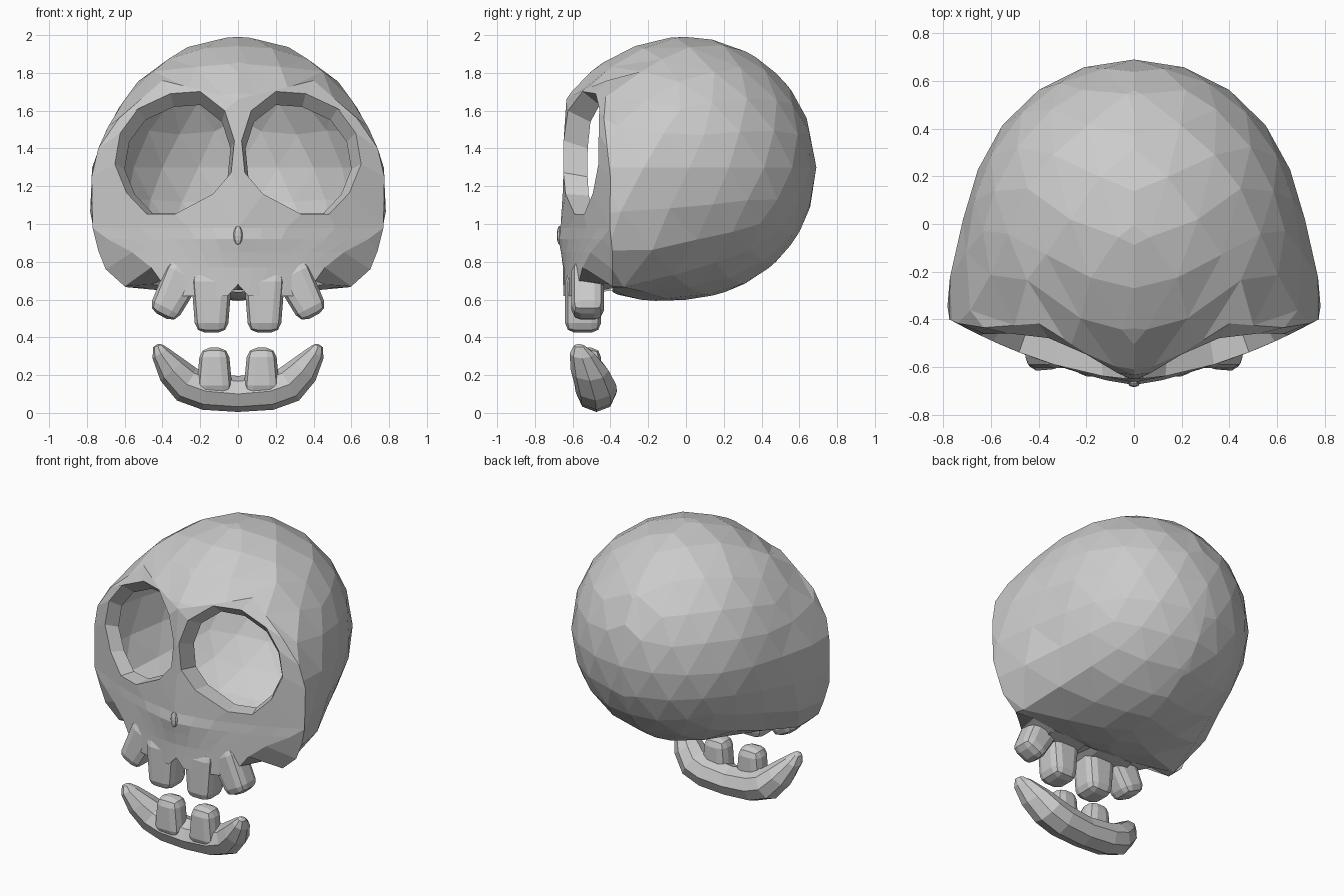
import bpy, bmesh, math
from mathutils import Vector, Matrix

if "Cube" in bpy.data.objects:
    bpy.data.objects.remove(bpy.data.objects["Cube"])

# Single bone colour
bone = bpy.data.materials.new("bone_grey")
bone.use_nodes = True
bone.diffuse_color = (0.6, 0.6, 0.6, 1)
bone.node_tree.nodes["Principled BSDF"].inputs["Base Color"].default_value = (0.6, 0.6, 0.6, 1)


def finish(name, bm, bevel=0.0, mirror=True):
    """Turn a bmesh into a flat-shaded object, bevelled and mirrored across x."""
    bmesh.ops.remove_doubles(bm, verts=bm.verts, dist=0.0005)
    bmesh.ops.recalc_face_normals(bm, faces=bm.faces)
    mesh = bpy.data.meshes.new(name)
    bm.to_mesh(mesh)
    bm.free()
    mesh.materials.append(bone)
    obj = bpy.data.objects.new(name, mesh)
    bpy.context.collection.objects.link(obj)
    if bevel:
        mod = obj.modifiers.new("rounding", 'BEVEL')
        mod.width, mod.segments = bevel, 2
    if mirror:
        mod = obj.modifiers.new("mirror", 'MIRROR')
        mod.use_clip = True
        mod.merge_threshold = 0.001


def loft(name, rows, closed=False):
    """Skin equal-length rows of points with quads."""
    bm = bmesh.new()
    grid = [[bm.verts.new(p) for p in row] for row in rows]
    count = len(rows[0])
    for a, b in zip(grid, grid[1:]):
        for i in range(count if closed else count - 1):
            j = (i + 1) % count
            bm.faces.new((a[i], a[j], b[j], b[i]))
    finish(name, bm)


def face_y(x, z):
    """Depth of the curved face surface, receding at the brow, bulging at the nose."""
    y = -0.65 + 0.25 * (abs(x) / 0.775) ** 1.7
    y += 0.9 * max(0, z - 1.35) ** 2 * min(1, 0.2 + x / 0.4)
    return y - 0.025 * math.exp(-((z - 0.92) / 0.08) ** 2) * max(0, 1 - x / 0.3)


def on_face(x, z):
    return Vector((x, face_y(x, z), z))


# Outline where the cranium meets the face, from brow to underside
brow_line = [(0, 1.66), (0.2, 1.71), (0.4, 1.76), (0.63, 1.56),
             (0.74, 1.4), (0.775, 1.25), (0.77, 0.98)]
base_line = [(0.74, 0.86), (0.7, 0.76), (0.6, 0.67), (0.46, 0.68),
             (0.3, 0.66), (0.14, 0.65), (0, 0.64)]
outline = [on_face(x, z) for x, z in brow_line]
outline += [Vector((x, -0.39, z)) for x, z in base_line]
centre = Vector((0, 0, 1.3))
back = Vector((0, 1, 0))


def outline_at(turn):
    """Point of the outline at an angle around the front-back axis."""
    turns = [math.atan2(p.x, p.z - centre.z) for p in outline]
    for a, b, p, q in zip(turns, turns[1:], outline, outline[1:]):
        if turn <= b:
            return p.lerp(q, (turn - a) / (b - a))
    return outline[-1]


def cranium_point(v):
    """Move a point of a unit sphere cap onto the cranium."""
    s = 1 - math.acos(max(-1, min(1, v.y))) / math.radians(120)
    d = outline_at(math.atan2(max(v.x, 0), v.z)) - centre
    angle = d.angle(back) * (1 - s)
    side = Vector((d.x, 0, d.z)).normalized()
    radius = 0.69 + (d.length - 0.69) * math.exp(-(max(s, 0) / 0.17) ** 1.6)
    return centre + radius * (back * math.cos(angle) + side * math.sin(angle))


# Cranium: faceted ball, cut open at the front and fitted to the outline
bm = bmesh.new()
bmesh.ops.create_icosphere(bm, subdivisions=3, radius=1)
for point, normal in [((0, -0.5, 0), (0, -1, 0)), ((0, 0, 0), (-1, 0, 0))]:
    bmesh.ops.bisect_plane(bm, geom=bm.verts[:] + bm.edges[:] + bm.faces[:], dist=0.001,
                           plane_co=point, plane_no=normal, clear_outer=True)
front = [e for e in bm.edges if all(v.co.y < -0.499 for v in e.verts)]
bmesh.ops.subdivide_edges(bm, edges=front, cuts=1)
open_edge = [v for v in bm.verts if v.co.y < -0.499]
for v in bm.verts:
    v.co = cranium_point(v.co)
for p in outline:
    nearest = min(open_edge, key=lambda v: (v.co - p).length)
    nearest.co = p
    open_edge.remove(nearest)
finish("cranium", bm)

# Eye sockets: outer frame, front rim, then a recessed inner edge
hole = [(0.34, 1.62), (0.2, 1.63), (0.085, 1.54), (0.04, 1.4), (0.055, 1.25), (0.14, 1.15),
        (0.32, 1.055), (0.45, 1.055), (0.545, 1.155), (0.6, 1.29), (0.575, 1.435), (0.49, 1.55)]
half = brow_line[6][0]
frame = [brow_line[2], brow_line[1], brow_line[0], (0, 1.42), (0, 1.2), (0, 0.98),
         (half / 3, 0.98), (half * 2 / 3, 0.98)] + brow_line[:2:-1]
mid_x, mid_z, grow = 0.2, 1.08, 1.13
rim = [(mid_x + (x - mid_x) * grow, mid_z + (z - mid_z) * grow) for x, z in hole]
loft("eye_sockets", [
    [on_face(x, z) for x, z in frame],
    [on_face(x, z) for x, z in rim],
    [on_face(x, z) + back * (0.13 - 0.06 * x) for x, z in hole],
], closed=True)

# Muzzle: rows narrowing downward, closed underneath, notched in the middle
COLUMNS = 6
muzzle = []
for z, width in [(0.98, half), (0.92, 0.69), (0.85, 0.56), (0.77, 0.46), (0.7, 0.41), (0.62, 0.33)]:
    muzzle.append([on_face(width * i / COLUMNS, z) for i in range(COLUMNS + 1)])
for i in range(1, COLUMNS, 2):
    muzzle[0][i] = (muzzle[0][i - 1] + muzzle[0][i + 1]) / 2
muzzle[-1][0].z = 0.68
edge = [row[-1] for row in muzzle]
loft("muzzle", muzzle + [[Vector((p.x * 0.92, -0.38, 0.65)) for p in muzzle[-1]]])

# Cheeks: hollows between the muzzle edge and the lower cranium
loft("cheeks", [edge, outline[6:12]])

# Small nose nub
bm = bmesh.new()
bmesh.ops.create_uvsphere(bm, u_segments=8, v_segments=6, radius=1,
                          matrix=Matrix.LocRotScale((0, -0.67, 0.94), None, (0.025, 0.014, 0.05)))
finish("nose_nub", bm, mirror=False)


# Teeth: rounded blocks widening to the root, mirrored in pairs
def teeth(name, location, size, tilt=0):
    bm = bmesh.new()
    bmesh.ops.create_cube(bm, size=1)
    for v in bm.verts:
        if v.co.z > 0:
            v.co.x *= 1.3
    turn = Matrix.Rotation(math.radians(tilt), 3, 'Y').to_quaternion()
    bm.transform(Matrix.LocRotScale(location, turn, size))
    finish(name, bm, bevel=0.05)


teeth("upper_inner_teeth", (0.14, -0.545, 0.585), (0.17, 0.19, 0.32))
teeth("upper_outer_teeth", (0.335, -0.52, 0.645), (0.16, 0.17, 0.3), tilt=-27)
teeth("lower_inner_teeth", (0.125, -0.52, 0.22), (0.15, 0.14, 0.25), tilt=180)

# Lower jaw: oval sections along a crescent (x, y, z, half height, half depth)
spine = [(0, -0.475, 0.1, 0.095, 0.105), (0.17, -0.475, 0.115, 0.1, 0.11),
         (0.27, -0.48, 0.15, 0.1, 0.11), (0.345, -0.51, 0.225, 0.085, 0.1),
         (0.41, -0.55, 0.315, 0.05, 0.065), (0.425, -0.565, 0.355, 0.025, 0.03),
         (0.425, -0.57, 0.365, 0, 0)]
SIDES = 8
jaw = []
for i, (x, y, z, high, deep) in enumerate(spine):
    before, after = spine[max(i - 1, 0)], spine[min(i + 1, len(spine) - 1)]
    across = Vector((after[0] - before[0], 0, after[2] - before[2])).normalized()
    normal = Vector((-across.z, 0, across.x)) if i else Vector((0, 0, 1))
    jaw.append([Vector((x, y, z)) + normal * high * math.sin(math.tau * k / SIDES)
                + back * deep * math.cos(math.tau * k / SIDES) for k in range(SIDES)])
loft("lower_jaw", jaw, closed=True)
